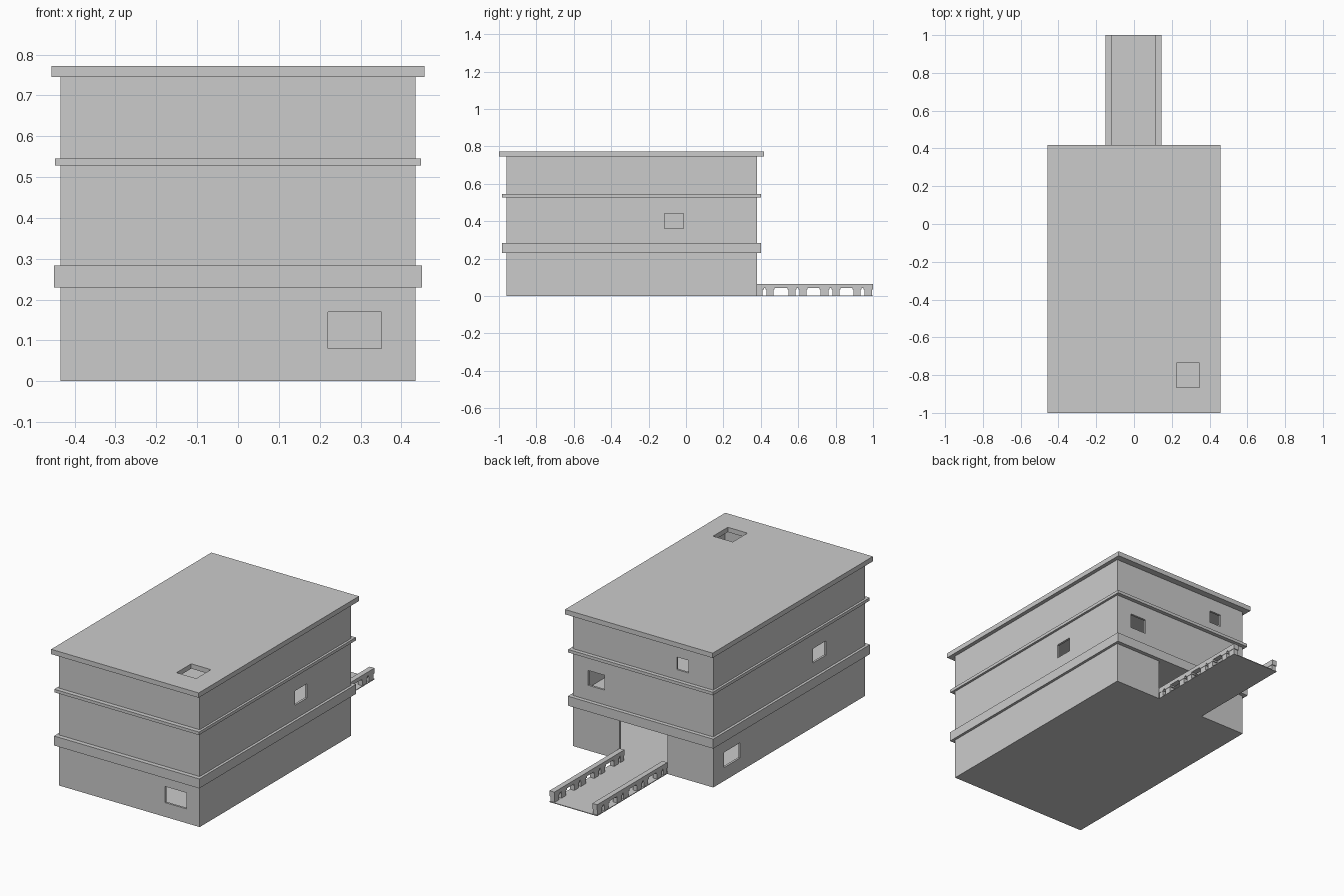
import bpy, bmesh
from mathutils import Vector

if "Cube" in bpy.data.objects:
    bpy.data.objects.remove(bpy.data.objects["Cube"])


def boxes(name, extents):
    """One mesh object made of boxes given as (x0, x1, y0, y1, z0, z1)."""
    bm = bmesh.new()
    for x0, x1, y0, y1, z0, z1 in extents:
        vs = bmesh.ops.create_cube(bm, size=1)["verts"]
        for v in vs:
            v.co = Vector((x0 + (v.co.x + .5) * (x1 - x0),
                           y0 + (v.co.y + .5) * (y1 - y0),
                           z0 + (v.co.z + .5) * (z1 - z0)))
    me = bpy.data.meshes.new(name)
    bm.to_mesh(me)
    bm.free()
    ob = bpy.data.objects.new(name, me)
    bpy.context.collection.objects.link(ob)
    return ob


def cut(ob, *holes):
    """Subtract boxes from an object and remove the cutters."""
    for h in holes:
        c = boxes("cutter", [h])
        c.hide_render = True
        m = ob.modifiers.new("cut", "BOOLEAN")
        m.operation, m.solver, m.object = "DIFFERENCE", "EXACT", c
        bpy.context.view_layer.objects.active = ob
        bpy.ops.object.modifier_apply(modifier=m.name)
        bpy.data.objects.remove(c)


W, Y0, Y1, T = .435, -.96, .38, .012   # wall footprint and thickness


def storey(name, z0, z1, openings, floor=-.05):
    ob = boxes(name, [(-W, W, Y0, Y1, z0, z1)])
    cut(ob, (-W + T, W - T, Y0 + T, Y1 - T, z0 + floor, z1 + .05), *openings)


# Hollow storeys with window and door openings
storey("ground_storey", 0, .23, [
    (.22, .352, Y0 - .05, Y0 + .05, .08, .17),       # front window
    (-W - .05, -W + .05, .142, .283, .075, .16),     # left window
    (-.15, .145, Y1 - .05, Y1 + .05, .004, .3),      # back doorway
], floor=.004)
storey("middle_storey", .283, .528, [
    (W - .05, W + .05, -.115, -.013, .36, .44),      # right window
    (-W - .05, -W + .05, -.616, -.50, .36, .44),     # left window
    (.238, .34, Y1 - .05, Y1 + .05, .365, .448),     # back window
])
storey("top_storey", .545, .745, [
    (-.281, -.209, Y1 - .05, Y1 + .05, .60, .67),    # back window
])

# Overhanging floor slabs and the roof with its hatch
boxes("lower_slab", [(-.45, .45, -.985, .402, .23, .283)])
boxes("upper_slab", [(-.448, .448, -.985, .402, .528, .545)])
roof = boxes("roof", [(-.457, .457, -1, .417, .745, .772)])
cut(roof, (.225, .347, -.865, -.735, .7, .8))

# Entrance walkway
boxes("walkway", [(-.15, .145, Y1, 1, 0, .004)])

# Balustrades: coping on paired posts with small capitals
posts = [(.38, .41), (.43, .468), (.548, .585), (.607, .644),
         (.719, .762), (.783, .82), (.896, .933), (.955, .995)]
for name, a, b in (("left_balustrade", -.15, -.12), ("right_balustrade", .115, .145)):
    parts = [(a, b, Y1, 1, .043, .064)]
    for p, q in posts:
        parts.append((a + .002, b - .002, p, q, .004, .034))
        parts.append((a, b, max(p - .006, Y1), min(q + .006, 1), .034, .043))
    boxes(name, parts)
